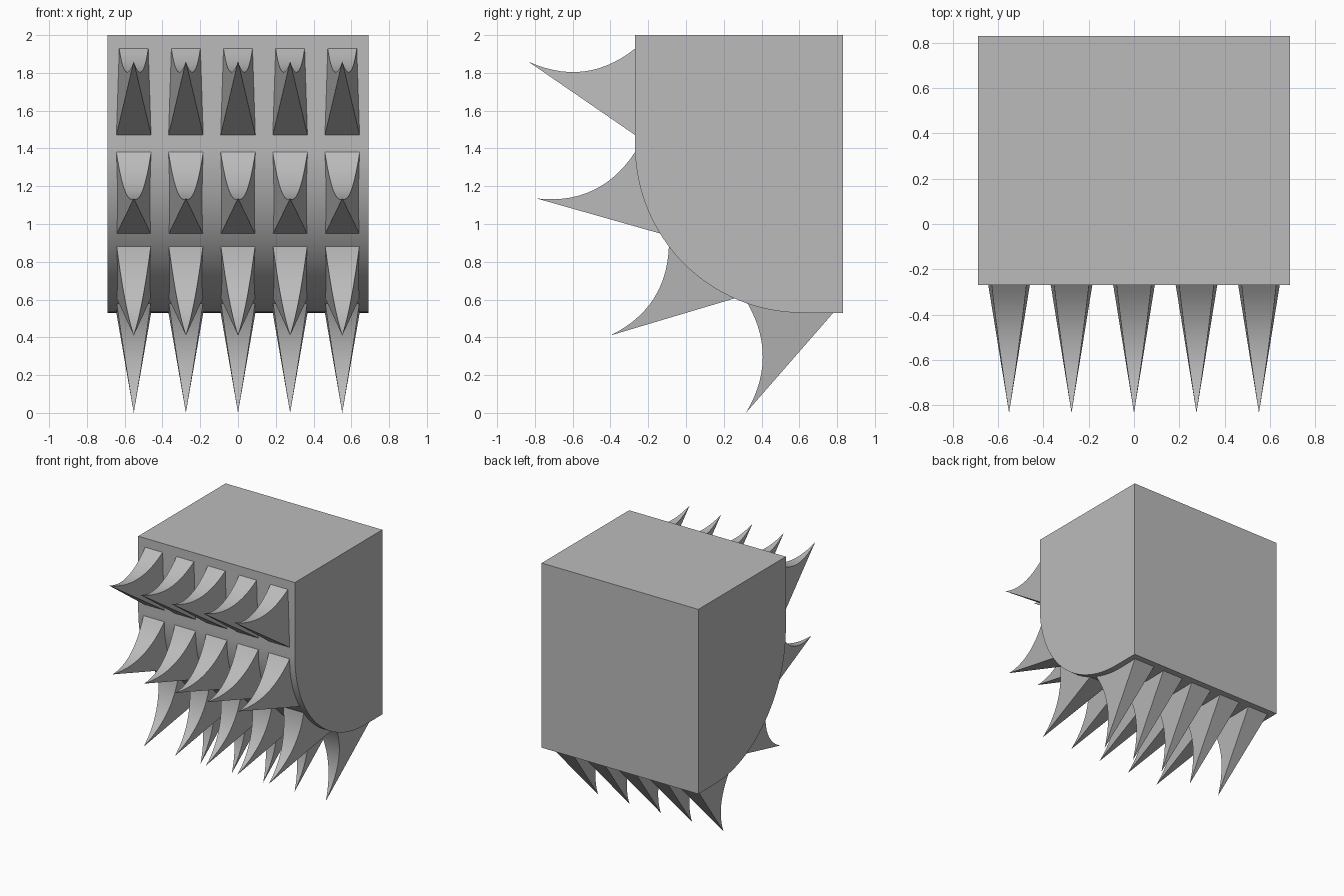
import bpy, bmesh, math
from mathutils import Vector

cube = bpy.data.objects.get("Cube")
if cube:
    bpy.data.objects.remove(cube, do_unlink=True)

grey = bpy.data.materials.new("plain grey")
grey.use_nodes = True
colour = (0.5, 0.5, 0.5, 1)
grey.diffuse_color = colour
grey.node_tree.nodes["Principled BSDF"].inputs["Base Color"].default_value = colour


def finish(bm, name, angle):
    """Turn a bmesh into a shaded object."""
    bmesh.ops.recalc_face_normals(bm, faces=bm.faces)
    mesh = bpy.data.meshes.new(name)
    bm.to_mesh(mesh)
    bm.free()
    mesh.materials.append(grey)
    ob = bpy.data.objects.new(name, mesh)
    bpy.context.collection.objects.link(ob)
    bpy.ops.object.select_all(action="DESELECT")
    ob.select_set(True)
    bpy.context.view_layer.objects.active = ob
    bpy.ops.object.shade_smooth_by_angle(angle=math.radians(angle))
    return ob


# Body: block with a rounded lower front edge, extruded across x
HALF, FRONT, BACK, BOTTOM, TOP, RADIUS = 0.69, -0.27, 0.83, 0.53, 2.0, 0.885
STEPS = 32
profile = [(BACK, BOTTOM), (BACK, TOP), (FRONT, TOP)]
for i in range(STEPS + 1):
    a = math.pi / 2 * i / STEPS
    profile.append((FRONT + RADIUS * (1 - math.cos(a)),
                    BOTTOM + RADIUS * (1 - math.sin(a))))
bm = bmesh.new()
side = bm.faces.new([bm.verts.new((-HALF, y, z)) for y, z in profile])
ext = bmesh.ops.extrude_face_region(bm, geom=[side])
bmesh.ops.translate(bm, vec=(2 * HALF, 0, 0),
                    verts=[v for v in ext["geom"] if isinstance(v, bmesh.types.BMVert)])
finish(bm, "body", 20)


def spike(name, x, tip, top, low, w_top, w_low, sag=0.088, n=14):
    """Hooked wedge: concave upper face, flat sides and flat underside."""
    tip, top, low = Vector(tip), Vector(top), Vector(low)
    u, v = top - tip, low - tip
    det = u.x * v.y - u.y * v.x
    inward = Vector((-u.y, u.x)).normalized()
    if inward.dot(v) < 0:
        inward = -inward
    bm = bmesh.new()
    point = bm.verts.new((x, tip.x, tip.y))
    rails = []
    for s in (-1, 1):
        rail = [point]
        for i in range(1, n + 1):
            t = i / n
            d = u * t + inward * (4 * sag * t * (1 - t))
            a = (d.x * v.y - d.y * v.x) / det
            b = (u.x * d.y - u.y * d.x) / det
            p = tip + d
            rail.append(bm.verts.new((x + s * (a * w_top + b * w_low), p.x, p.y)))
        corner = bm.verts.new((x + s * w_low, low.x, low.y))
        for p, q in zip(rail, rail[1:]):
            bm.faces.new((corner, p, q))
        rails.append((rail, corner))
    (left, lc), (right, rc) = rails
    bm.faces.new((point, left[1], right[1]))
    for i in range(1, n):
        bm.faces.new((left[i], left[i + 1], right[i + 1], right[i]))
    bm.faces.new((point, lc, rc))
    bm.faces.new((left[n], right[n], rc, lc))
    finish(bm, name, 25)


# Spike rows: tip, upper root and lower root as (y, z), then upper root half width
rows = {
    "top": ((-0.835, 1.86), (-0.268, 1.93), (-0.268, 1.47), 0.077),
    "upper": ((-0.79, 1.135), (-0.27, 1.38), (-0.12, 0.945), 0.092),
    "lower": ((-0.40, 0.41), (-0.09, 0.895), (0.27, 0.61), 0.092),
    "bottom": ((0.317, 0.0), (0.32, 0.59), (0.78, 0.53), 0.092),
}
for row, (tip, top, low, w_top) in rows.items():
    for k in range(5):
        spike(f"{row}_spike_{k + 1}", (k - 2) * 0.276, tip, top, low, w_top, 0.092)
